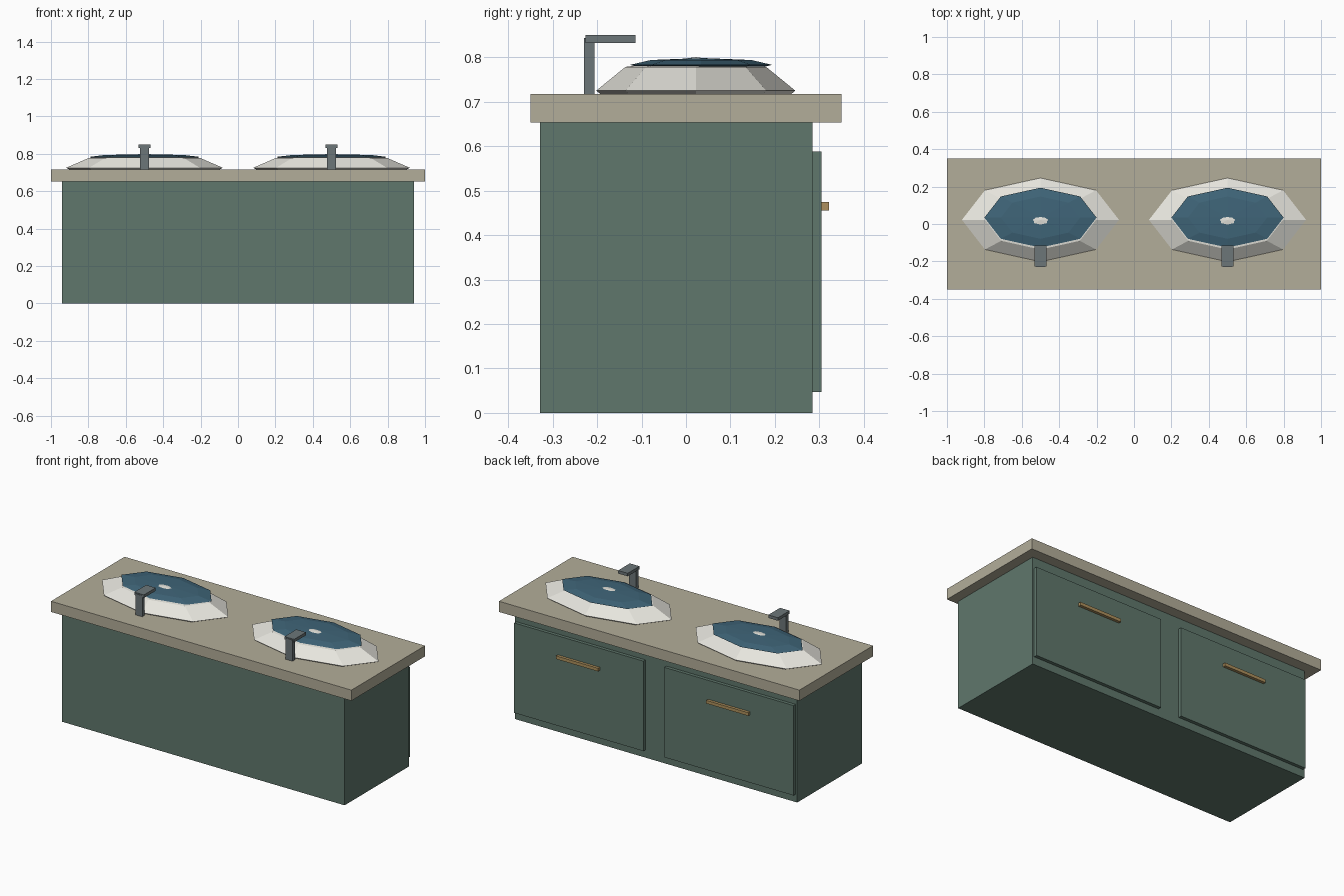
import bpy
from mathutils import Vector

if "Cube" in bpy.data.objects:
    bpy.data.objects.remove(bpy.data.objects["Cube"])


def material(name, rgb):
    m = bpy.data.materials.new(name)
    m.diffuse_color = (*rgb, 1)
    m.use_nodes = True
    m.node_tree.nodes["Principled BSDF"].inputs["Base Color"].default_value = m.diffuse_color
    return m


GREEN = material("green_paint", (0.115, 0.185, 0.15))
STONE = material("stone", (0.45, 0.42, 0.32))
WHITE = material("ceramic", (0.80, 0.79, 0.73))
BLUE = material("water", (0.05, 0.13, 0.19))
METAL = material("metal", (0.15, 0.18, 0.19))
BRASS = material("brass", (0.42, 0.28, 0.11))


def box(name, lo, hi, mat):
    lo, hi = Vector(lo), Vector(hi)
    bpy.ops.mesh.primitive_cube_add(size=1, location=(lo + hi) / 2)
    o = bpy.context.object
    o.name = name
    o.scale = hi - lo
    o.data.materials.append(mat)


def ellipsoid(name, centre, radii, mat):
    bpy.ops.mesh.primitive_uv_sphere_add(segments=8, ring_count=4, radius=1, location=centre)
    o = bpy.context.object
    o.name = name
    o.scale = radii
    o.data.materials.append(mat)


# Carcass and worktop
box("cabinet", (-0.94, -0.329, 0), (0.94, 0.285, 0.653), GREEN)
box("countertop", (-1, -0.35, 0.653), (1, 0.35, 0.717), STONE)

for side, x in (("left", -0.5), ("right", 0.5)):
    # Drawer front with bar handle
    box(side + "_door", (x - 0.43, 0.285, 0.047), (x + 0.43, 0.305, 0.588), GREEN)
    box(side + "_handle", (x - 0.14, 0.305, 0.455), (x + 0.14, 0.322, 0.474), BRASS)
    # Faceted basin, its pole just breaking through the water surface
    ellipsoid(side + "_basin", (x, 0.022, 0.725), (0.42, 0.224, 0.0755), WHITE)
    ellipsoid(side + "_water", (x, 0.034, 0.783), (0.30, 0.16, 0.0155), BLUE)
    # Tap
    box(side + "_tap_post", (x - 0.023, -0.229, 0.717), (x + 0.023, -0.206, 0.844), METAL)
    box(side + "_tap_spout", (x - 0.032, -0.226, 0.832), (x + 0.032, -0.114, 0.850), METAL)
